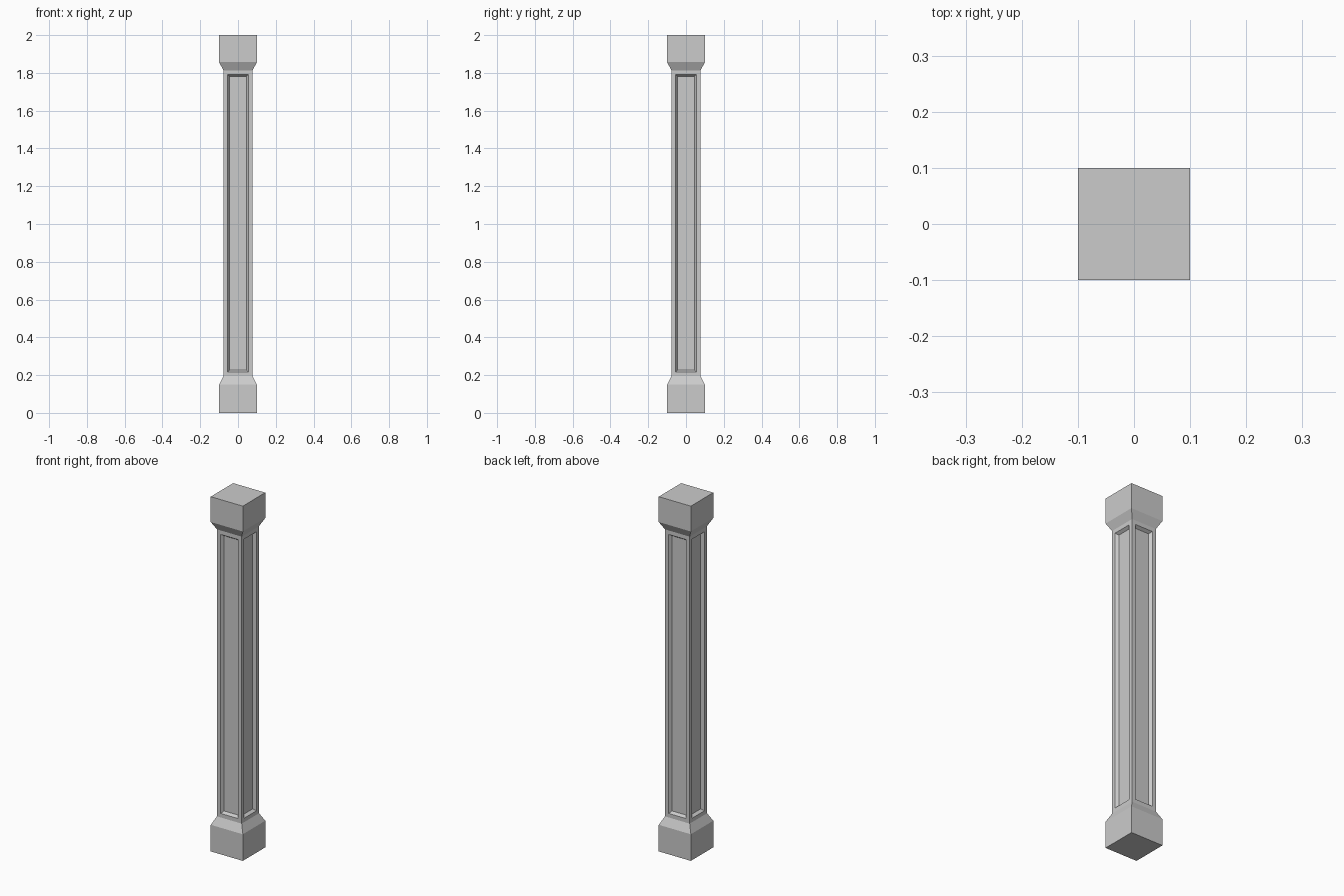
import bpy, bmesh

if "Cube" in bpy.data.objects:
    bpy.data.objects.remove(bpy.data.objects["Cube"])

# Square profile of the pillar: (half width, height)
PROFILE = [(0.10, 0.0), (0.10, 0.15), (0.077, 0.195),
           (0.077, 1.813), (0.10, 1.857), (0.10, 2.0)]
CORNERS = [(-1, -1), (1, -1), (1, 1), (-1, 1)]

bm = bmesh.new()
rings = [[bm.verts.new((x * r, y * r, z)) for x, y in CORNERS] for r, z in PROFILE]

# Plinth, chamfers, shaft and capital walls
shaft_faces = []
for i, (low, high) in enumerate(zip(rings, rings[1:])):
    for k in range(4):
        n = (k + 1) % 4
        face = bm.faces.new((low[k], low[n], high[n], high[k]))
        if i == 2:
            shaft_faces.append(face)

# Bottom and top caps
bm.faces.new(rings[0][::-1])
bm.faces.new(rings[-1])
bm.normal_update()

# Recessed panel with sloping edges on each side of the shaft
bmesh.ops.inset_individual(bm, faces=shaft_faces, thickness=0.032, depth=0)
bm.normal_update()
bmesh.ops.inset_individual(bm, faces=shaft_faces, thickness=0.015, depth=-0.016)

mesh = bpy.data.meshes.new("pillar")
bm.to_mesh(mesh)
bm.free()
bpy.context.collection.objects.link(bpy.data.objects.new("pillar", mesh))
